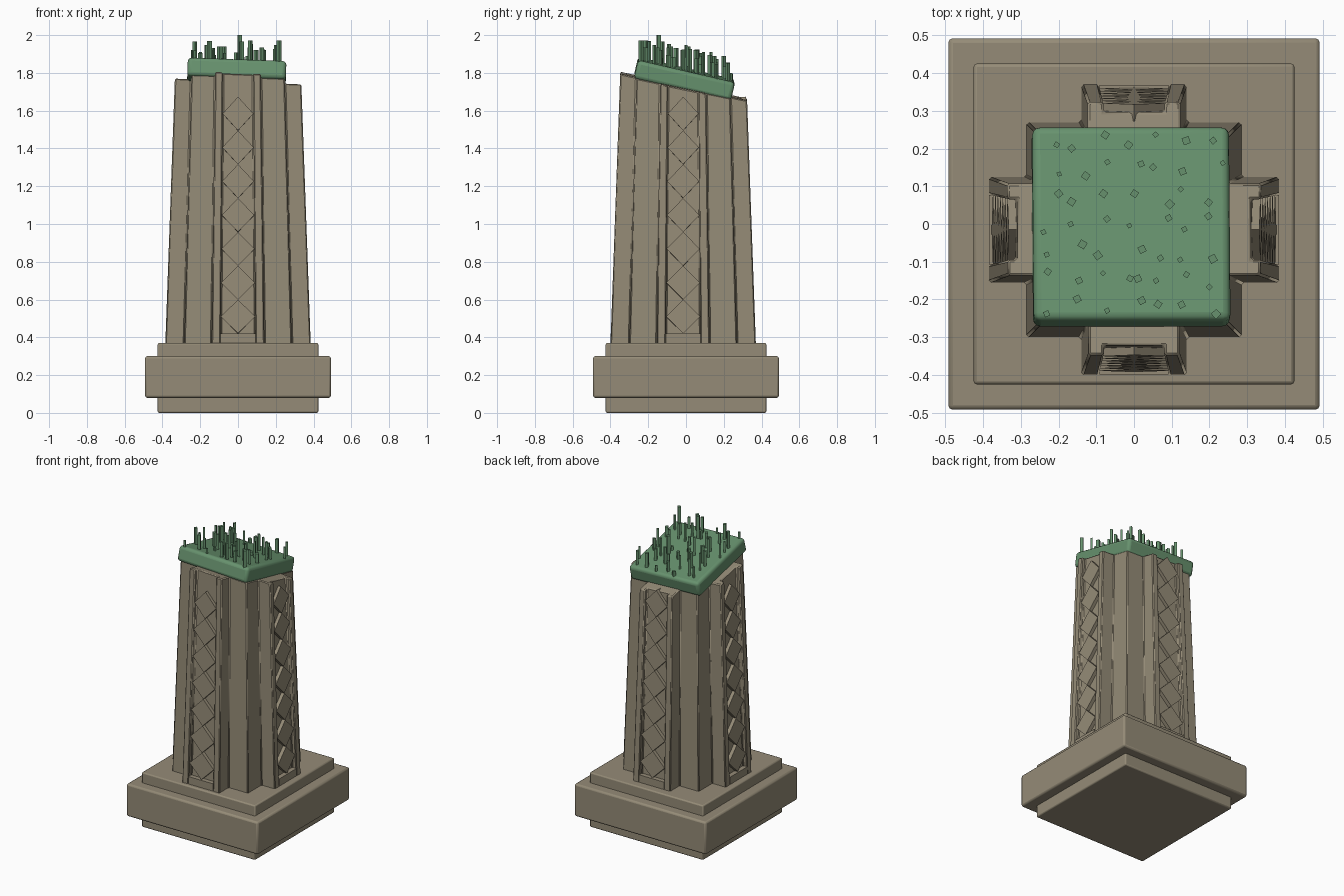
import bpy, bmesh, math, random
from mathutils import Matrix, Vector

if "Cube" in bpy.data.objects:
    bpy.data.objects.remove(bpy.data.objects["Cube"])

BASE_Z = 0.37        # where the shaft leaves the plinth
TAPER = 0.094        # shrink of the shaft per unit of height
CENTRE_Y = -0.015    # shaft axis


def make_material(name, colour):
    mat = bpy.data.materials.new(name)
    mat.use_nodes = True
    mat.diffuse_color = colour
    mat.node_tree.nodes["Principled BSDF"].inputs["Base Color"].default_value = colour
    return mat


stone = make_material("weathered stone", (0.30, 0.26, 0.185, 1))
moss = make_material("moss green", (0.135, 0.285, 0.155, 1))


def finish(name, bm, mat, bevel=0.0, segments=2):
    bmesh.ops.recalc_face_normals(bm, faces=bm.faces)
    mesh = bpy.data.meshes.new(name)
    bm.to_mesh(mesh)
    bm.free()
    mesh.materials.append(mat)
    obj = bpy.data.objects.new(name, mesh)
    bpy.context.collection.objects.link(obj)
    if bevel:
        mod = obj.modifiers.new("soft edges", "BEVEL")
        mod.width, mod.segments = bevel, segments
    return obj


def add_box(bm, size, matrix):
    bmesh.ops.create_cube(bm, size=1, matrix=matrix @ Matrix.Diagonal((*size, 1)))


def slab(name, half, low, high, bevel):
    bm = bmesh.new()
    add_box(bm, (2 * half, 2 * half, high - low),
            Matrix.Translation((0, 0, (low + high) / 2)))
    finish(name, bm, stone, bevel)


def shrink(z):
    return 1 - (z - BASE_Z) * TAPER


# Stepped plinth
slab("plinth_core", 0.425, 0, BASE_Z, 0.008)
slab("plinth_band", 0.4925, 0.08, 0.30, 0.012)

# Shaft: cross section with a slot in each arm, tapered, with a sloping top
CORE, ARM, REACH, SLOT, DEPTH = 0.285, 0.14, 0.385, 0.092, 0.03
quarter = [(-CORE, -CORE), (-ARM, -CORE), (-ARM, -REACH), (-SLOT, -REACH),
           (-SLOT, -REACH + DEPTH), (SLOT, -REACH + DEPTH), (SLOT, -REACH),
           (ARM, -REACH), (ARM, -CORE)]
profile = []
for k in range(4):
    turn = Matrix.Rotation(k * math.pi / 2, 2)
    profile += [turn @ Vector(p) for p in quarter]

bm = bmesh.new()
bottom, top = [], []
for p in profile:
    bottom.append(bm.verts.new((p.x, p.y + CENTRE_Y, BASE_Z - 0.01)))
    z = 1.73 - 0.21 * p.y * 0.87 - 0.04 * p.x
    s = shrink(z)
    top.append(bm.verts.new((p.x * s, p.y * s + CENTRE_Y, z)))
bm.faces.new(bottom)
bm.faces.new(top)
for i in range(len(profile)):
    j = (i + 1) % len(profile)
    bm.faces.new((bottom[i], bottom[j], top[j], top[i]))
finish("shaft", bm, stone, 0.006, 1)

# Sill and chain of diamonds in each slot
PITCH = 0.179
for k, side in enumerate(("front", "left", "back", "right")):
    turn = Matrix.Translation((0, CENTRE_Y, 0)) @ Matrix.Rotation(k * math.pi / 2, 4, "Z")
    lean = Matrix.Rotation(-REACH * TAPER, 4, "X")
    bm = bmesh.new()
    add_box(bm, (2 * SLOT, 0.05, 0.06),
            turn @ Matrix.Translation((0, 0.026 - REACH, 0.39)))
    finish(side + "_sill", bm, stone)
    bm = bmesh.new()
    for i in range(7):
        z = 0.42 + PITCH * (i + 0.5)
        place = Matrix.Translation((0, 0.028 - REACH * shrink(z), z)) @ lean
        squash = Matrix.Diagonal((2 * SLOT * shrink(z) / PITCH, 1, 1, 1))
        edge = PITCH / math.sqrt(2)
        add_box(bm, (edge, 0.045, edge),
                turn @ place @ squash @ Matrix.Rotation(math.pi / 4, 4, "Y"))
    finish(side + "_diamonds", bm, stone)

# Tilted moss cap
cap_matrix = (Matrix.Translation((-0.008, -0.008, 1.768))
              @ Matrix.Rotation(math.radians(2), 4, "Y")
              @ Matrix.Rotation(math.radians(-13), 4, "X"))
bm = bmesh.new()
add_box(bm, (0.522, 0.527, 0.1), cap_matrix)
finish("moss_cap", bm, moss, 0.02, 3)

# Upright grass blades scattered on the cap
random.seed(4)
bm = bmesh.new()


def blade(x, y, width, tip):
    foot = 1.79 - 0.23 * y - 0.04 * x
    add_box(bm, (width, width, tip - foot),
            Matrix.Translation((x, y, (tip + foot) / 2))
            @ Matrix.Rotation(math.radians(random.uniform(20, 60)), 4, "Z"))


for row in range(7):
    for col in range(7):
        x = (col - 3) * 0.073 + random.uniform(-0.024, 0.024)
        y = (row - 3) * 0.073 + random.uniform(-0.024, 0.024)
        ground = 1.815 - 0.23 * y - 0.04 * x
        blade(x, y, random.uniform(0.011, 0.02),
              min(1.985, ground + random.uniform(0.025, 0.125)))
blade(0.01, -0.145, 0.018, 2.0)
finish("grass_blades", bm, moss)

# Smooth the rounded edges, keep the hard ones
for obj in bpy.context.scene.objects:
    obj.select_set(obj.type == "MESH")
    if obj.type == "MESH":
        bpy.context.view_layer.objects.active = obj
bpy.ops.object.shade_smooth_by_angle(angle=math.radians(30))
